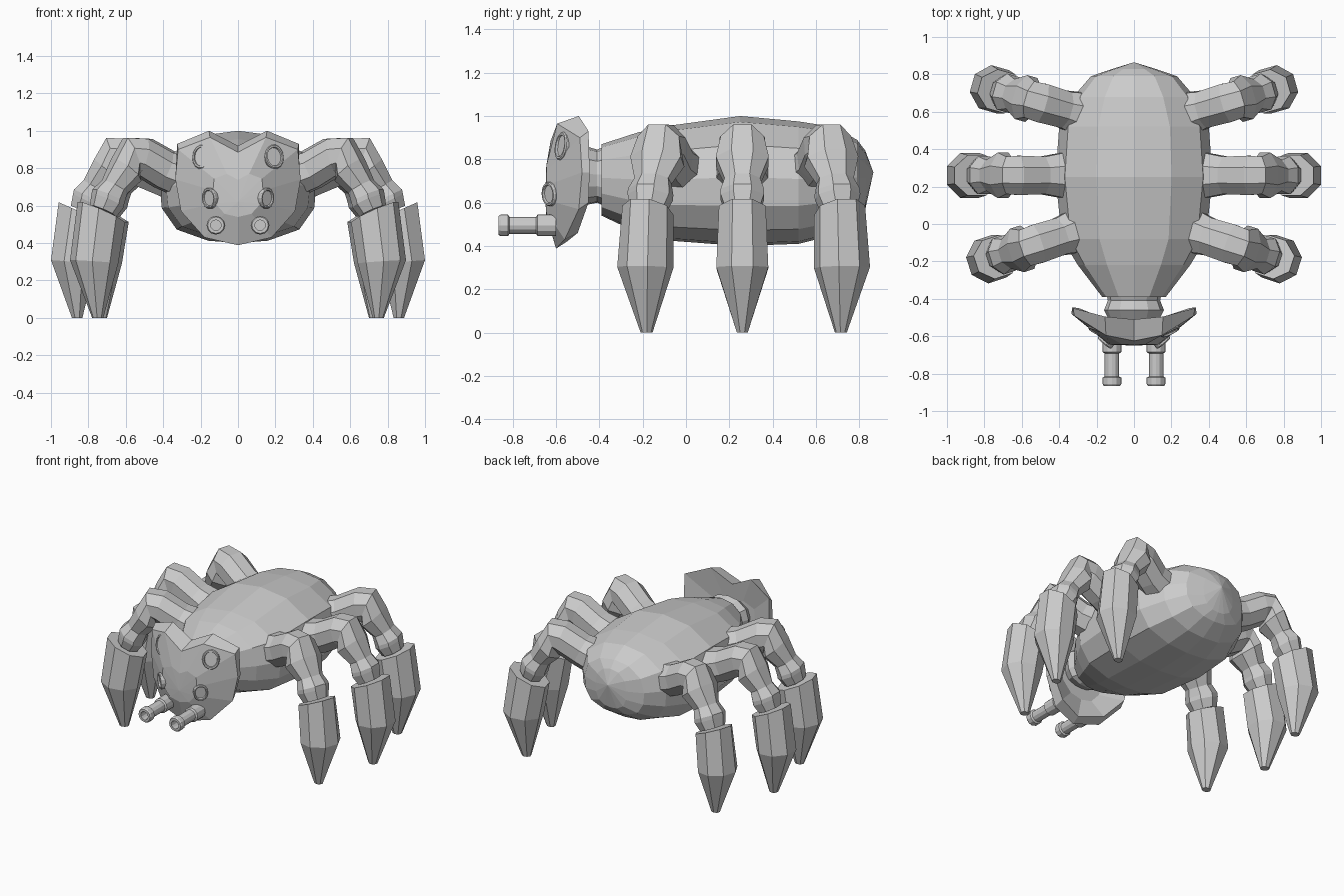
import bpy, bmesh
from math import sin, cos, pi, radians
from mathutils import Vector
from mathutils.bvhtree import BVHTree

if "Cube" in bpy.data.objects:
    bpy.data.objects.remove(bpy.data.objects["Cube"])


def loft(name, rings, mirror=False, tip_front=None, tip_back=None):
    """Skin a list of equal-length point rings; ends are capped or fanned to a tip."""
    bm = bmesh.new()
    vs = [[bm.verts.new(p) for p in r] for r in rings]
    n = len(vs[0])
    for a, b in zip(vs, vs[1:]):
        for i in range(n):
            j = (i + 1) % n
            bm.faces.new((a[i], a[j], b[j], b[i]))
    for ring, tip in ((vs[0], tip_front), (vs[-1], tip_back)):
        if tip is None:
            bm.faces.new(ring)
        else:
            t = bm.verts.new(tip)
            for i in range(n):
                bm.faces.new((ring[i], ring[(i + 1) % n], t))
    bmesh.ops.recalc_face_normals(bm, faces=bm.faces)
    me = bpy.data.meshes.new(name)
    bm.to_mesh(me)
    bm.free()
    ob = bpy.data.objects.new(name, me)
    bpy.context.collection.objects.link(ob)
    if mirror:
        ob.modifiers.new("mirror", 'MIRROR').use_mirror_merge = False
    return ob


def lathe(name, origin, axis, profile, sides=12, stretch=1.0):
    """Turn (radius, height) pairs about an axis; stretch lengthens it upwards."""
    axis = Vector(axis).normalized()
    u = axis.cross(Vector((0, 0, 1))).normalized()
    v = u.cross(axis)
    rings = [[Vector(origin) + axis * h + u * r * cos(2 * pi * i / sides)
              + v * r * stretch * sin(2 * pi * i / sides) for i in range(sides)]
             for r, h in profile]
    return loft(name, rings, mirror=True)


# Body: half cross-section (x fraction, height fraction), lofted along y
half = [(0, 1), (.48, .955), (.88, .78), (1, .53), (.97, .31), (.78, .12), (.38, .02), (0, 0)]
section = half + [(-x, z) for x, z in half[-2:0:-1]]


def section_ring(y, w, top, bottom):
    return [(x * w, y, bottom + z * (top - bottom)) for x, z in section]


loft("body", [section_ring(*s) for s in [
    (-.39, .17, .87, .54), (-.22, .30, .925, .46), (-.08, .385, .955, .425),
    (.25, .42, 1.0, .40), (.52, .40, .975, .41), (.68, .325, .95, .45),
    (.79, .23, .89, .52), (.828, .12, .84, .57)]], tip_back=(0, .865, .74))

# Neck
loft("neck", [section_ring(*s) for s in [
    (-.54, .12, .80, .62), (-.46, .16, .86, .59), (-.41, .14, .845, .60),
    (-.35, .15, .87, .57)]])


# Head: bent heart-shaped shield with a bevelled rim, right half outlines (x, y, z)
def head_ring(points, scale=1, dy=0, flat=None):
    points = points + [(-x, y, z) for x, y, z in points[-2:0:-1]]
    return [(x * scale, y + dy if flat is None else flat, .64 + (z - .64) * scale)
            for x, y, z in points]


front = [(0, -.625, .885), (.15, -.595, .965), (.32, -.49, .90), (.335, -.48, .74),
         (.305, -.495, .57), (.18, -.56, .43), (0, -.60, .388)]
back = [(0, -.51, .92), (.155, -.495, 1.0), (.325, -.45, .93), (.33, -.445, .74),
        (.295, -.45, .60), (.17, -.50, .46), (0, -.55, .42)]
head = loft("head_shield", [head_ring(front, .4, 0, -.645), head_ring(front),
                            head_ring(back), head_ring(back, .5, 0, -.52)],
            tip_front=(0, -.65, .62), tip_back=(0, -.52, .64))

# Eyes: raised rims seated on the shield surface
bm = bmesh.new()
bm.from_mesh(head.data)
tree = BVHTree.FromBMesh(bm)
bm.free()
for name, x, z, r in (("upper_eyes", .19, .86, .056), ("lower_eyes", .15, .64, .047)):
    loc, nor, _, _ = tree.ray_cast(Vector((x, -2, z)), Vector((0, 1, 0)))
    lathe(name, loc, nor, [(r, -.02), (r, .010), (r * .92, .016), (r * .78, .016),
                           (r * .72, .006)], 14, 1.2)

# Barrels on the lower face
lathe("barrels", (.118, -.60, .495), (0, -1, 0),
      [(.050, 0), (.050, .085), (.039, .092), (.039, .215), (.050, .222),
       (.050, .255), (.044, .265), (.028, .265), (.028, .20)])


# Legs: rings of (reach, height, path angle, in-plane half size, sideways half size)
limb = [(.36, .745, 15, .11, .125), (.49, .79, 25, .10, .10), (.615, .86, 15, .10, .105),
        (.67, .868, -20, .10, .10), (.70, .79, -50, .09, .122),
        (.765, .70, -60, .07, .082), (.80, .65, -65, .085, .10), (.805, .625, -65, .085, .10),
        (.83, .57, -65, .07, .08)]
claw = [(.84, .565, -66, .13, .108), (.88, .30, -86, .12, .12), (.86, 0, -90, .028, .025)]


def leg_rings(spec, foot, turn):
    rings = []
    for r, z, d, hv, hy in spec:
        d, ring = radians(d), []
        for i in range(8):
            t = 2 * pi * (i + .5) / 8
            up, side = hv * cos(t) / cos(pi / 8), hy * sin(t) / cos(pi / 8)
            out = r - .86 - sin(d) * up
            ring.append((foot[0] + out * cos(turn) - side * sin(turn),
                         foot[1] + out * sin(turn) + side * cos(turn),
                         z + cos(d) * up))
        rings.append(ring)
    return rings


for name, foot, turn in (("front", (.75, -.182), -18), ("middle", (.86, .26), 0),
                         ("rear", (.73, .715), 16)):
    loft(name + "_legs", leg_rings(limb, foot, radians(turn)), mirror=True)
    loft(name + "_claws", leg_rings(claw, foot, radians(turn)), mirror=True)
